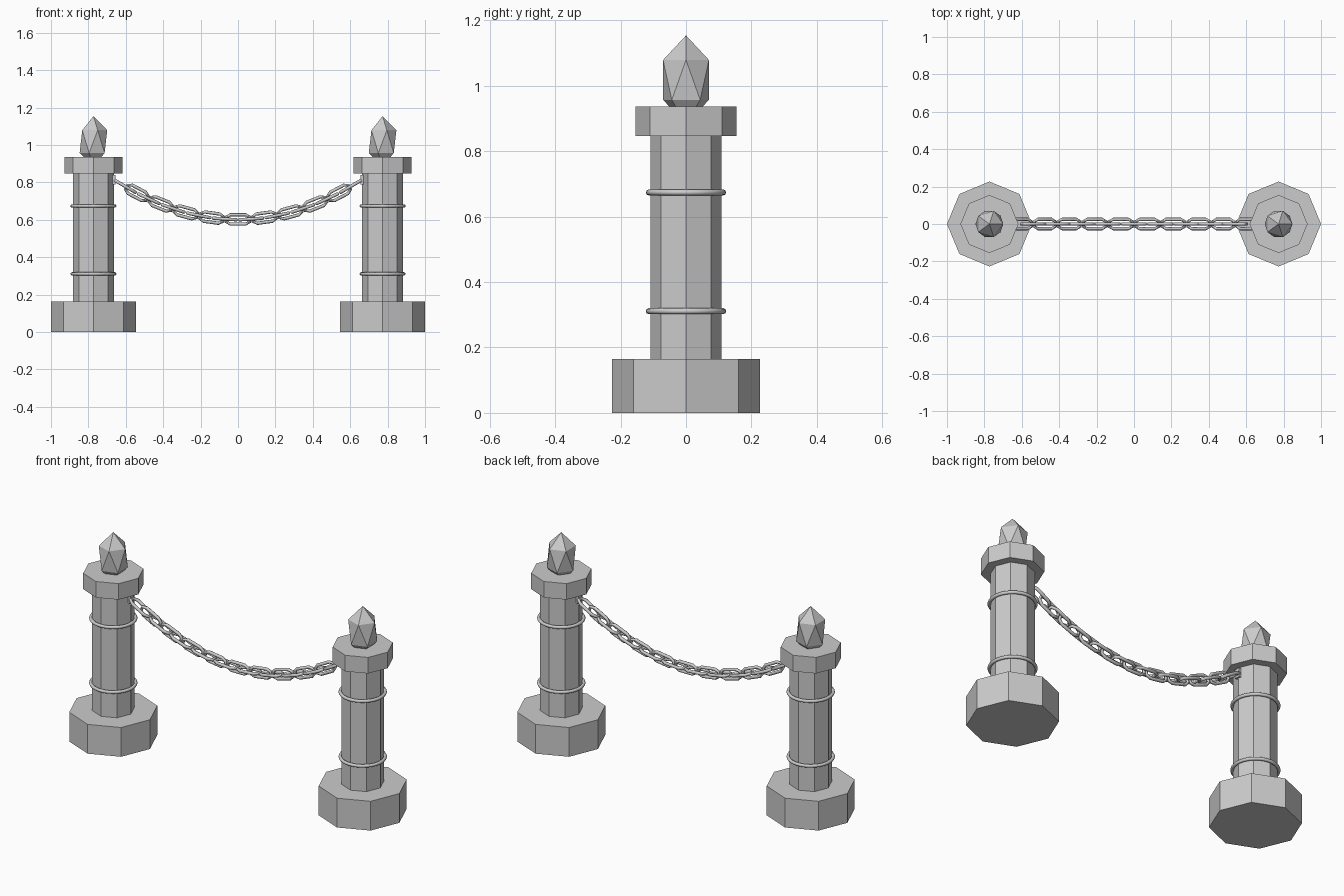
import bpy, bmesh, math
from mathutils import Matrix, Vector

if "Cube" in bpy.data.objects:
    bpy.data.objects.remove(bpy.data.objects["Cube"])

POST_X = 0.773
stone = bpy.data.materials.new("light_grey")
stone.diffuse_color = (0.6, 0.6, 0.6, 1)
stone.use_nodes = True
stone.node_tree.nodes["Principled BSDF"].inputs["Base Color"].default_value = stone.diffuse_color


def finish(ob, name, smooth=False):
    ob.name = name
    ob.data.name = name
    ob.data.materials.clear()
    ob.data.materials.append(stone)
    if smooth:
        bpy.ops.object.select_all(action='DESELECT')
        ob.select_set(True)
        bpy.context.view_layer.objects.active = ob
        bpy.ops.object.shade_smooth_by_angle(angle=math.radians(50))
    return ob


def octagon(name, x, r, z0, z1):
    bpy.ops.mesh.primitive_cylinder_add(vertices=8, radius=r, depth=z1 - z0,
                                        location=(x, 0, (z0 + z1) / 2))
    finish(bpy.context.object, name)


# Two posts: plinth, shaft, cap, rings, finial, chain anchor
for side, sx in (("left", -1), ("right", 1)):
    x = sx * POST_X
    octagon(side + "_base", x, 0.227, 0, 0.164)
    octagon(side + "_shaft", x, 0.109, 0.164, 0.847)
    octagon(side + "_cap", x, 0.155, 0.847, 0.937)
    for label, z in (("lower", 0.311), ("upper", 0.674)):
        bpy.ops.mesh.primitive_torus_add(major_segments=32, minor_segments=8,
                                         major_radius=0.114, minor_radius=0.009,
                                         location=(x, 0, z))
        finish(bpy.context.object, f"{side}_{label}_ring", True)
    bpy.ops.mesh.primitive_ico_sphere_add(subdivisions=1, radius=1,
                                          location=(x, 0, 1.018))
    bpy.context.object.scale = (0.0825, 0.0825, 0.136)
    finish(bpy.context.object, side + "_finial")
    bpy.ops.mesh.primitive_cube_add(size=1, location=(sx * 0.668, 0, 0.815))
    bpy.context.object.scale = (0.024, 0.03, 0.05)
    finish(bpy.context.object, side + "_chain_anchor")


# One chain link: a round wire swept around a stadium path
def link_mesh(straight=0.041, bend=0.025, wire=0.0088, arc=3, sides=8):
    bm = bmesh.new()
    path = []
    for end in (0, 1):
        for i in range(arc + 1):
            a = -math.pi / 2 + math.pi * i / arc + math.pi * end
            cx = straight if end == 0 else -straight
            path.append((Vector((cx + bend * math.cos(a), bend * math.sin(a), 0)),
                         Vector((math.cos(a), math.sin(a), 0))))
    rings = []
    for p, out in path:
        rings.append([bm.verts.new(p + wire * (out * math.cos(t) + Vector((0, 0, math.sin(t)))))
                      for t in (2 * math.pi * k / sides for k in range(sides))])
    n = len(rings)
    for i in range(n):
        a, b = rings[i], rings[(i + 1) % n]
        for k in range(sides):
            m = (k + 1) % sides
            bm.faces.new((a[k], b[k], b[m], a[m]))
    bmesh.ops.recalc_face_normals(bm, faces=bm.faces)
    me = bpy.data.meshes.new("chain_link")
    bm.to_mesh(me)
    bm.free()
    return me


# Chain: links alternate upright and flat along a sagging parabola
HALF, LOW, SAG = 0.665, 0.602, 0.215
PITCH = 0.0705


def sag_z(x):
    return LOW + SAG * (x / HALF) ** 2


def x_at_length(s):
    x, step, travelled = 0.0, 0.0005, 0.0
    while travelled < s:
        travelled += step * math.hypot(1, 2 * SAG * x / HALF ** 2)
        x += step
    return x


link = link_mesh()
for i in range(-9, 10):
    x = math.copysign(x_at_length(abs(i) * PITCH), i)
    slope = math.atan(2 * SAG * x / HALF ** 2)
    ob = bpy.data.objects.new("chain_link", link.copy())
    bpy.context.collection.objects.link(ob)
    roll = math.pi / 2 if i % 2 == 0 else 0
    ob.matrix_world = (Matrix.Translation((x, 0, sag_z(x)))
                       @ Matrix.Rotation(-slope, 4, 'Y') @ Matrix.Rotation(roll, 4, 'X'))
    finish(ob, f"chain_link_{i + 10:02d}", True)
